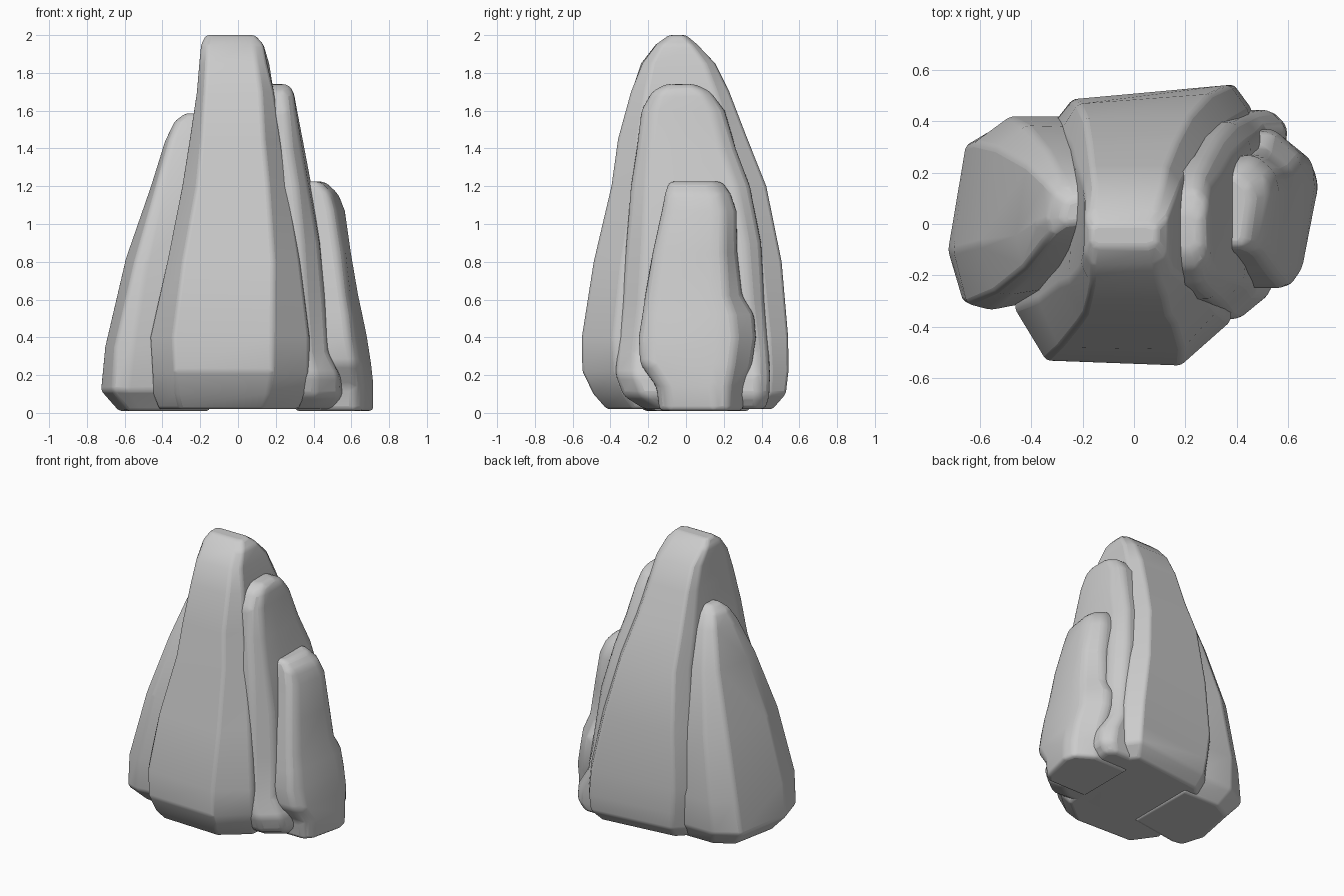
import bpy, bmesh, math, random

random.seed(4)


def rock_slab(name, base, top, levels, bevel=0.03, jitter=0.006):
    """Loft a slab: outlines in 0..1 are blended upward and fitted to
    each level's box (z, x0, x1, y0, y1)."""
    bm = bmesh.new()
    z_top = levels[-1][0]
    rings = []
    for z, x0, x1, y0, y1 in levels:
        t = z / z_top
        ring = []
        for (ua, va), (ub, vb) in zip(base, top):
            u, v = ua + (ub - ua) * t, va + (vb - va) * t
            j = jitter if 0.1 < z < z_top - 0.1 else 0
            ring.append(bm.verts.new((
                x0 + (x1 - x0) * u + random.uniform(-j, j),
                y0 + (y1 - y0) * v + random.uniform(-j, j), z)))
        rings.append(ring)
    n = len(base)
    for a, b in zip(rings, rings[1:]):
        for i in range(n):
            k = (i + 1) % n
            bm.faces.new((a[i], a[k], b[k], b[i]))
    bm.faces.new(rings[0][::-1])
    bm.faces.new(rings[-1])
    bmesh.ops.recalc_face_normals(bm, faces=bm.faces)
    mesh = bpy.data.meshes.new(name)
    bm.to_mesh(mesh)
    bm.free()
    ob = bpy.data.objects.new(name, mesh)
    bpy.context.collection.objects.link(ob)
    # worn edges
    mod = ob.modifiers.new("worn_edges", 'BEVEL')
    mod.width = bevel
    mod.segments = 3
    mod.limit_method = 'ANGLE'
    mod.angle_limit = math.radians(22)
    bpy.ops.object.select_all(action='DESELECT')
    ob.select_set(True)
    bpy.context.view_layer.objects.active = ob
    bpy.ops.object.shade_smooth_by_angle(angle=math.radians(35))
    return ob


# tall central slab
rock_slab(
    "central_rock",
    [(0, .2), (.14, .02), (.67, 0), (.89, .16), (1, .92), (.93, 1), (.28, .93), (.2, .86)],
    [(0, .2), (.1, 0), (.85, 0), (1, .15), (1, .85), (.85, 1), (.1, 1), (0, .85)],
    [(.02, -.42, .40, -.42, .46),
     (.10, -.45, .45, -.49, .53),
     (.22, -.46, .46, -.55, .545),
     (.40, -.46, .45, -.55, .545),
     (.80, -.38, .38, -.49, .505),
     (1.20, -.29, .29, -.40, .43),
     (1.45, -.25, .235, -.355, .33),
     (1.70, -.215, .19, -.29, .23),
     (1.85, -.20, .16, -.235, .155),
     (1.95, -.195, .135, -.16, .06),
     (2.0, -.17, .09, -.09, .0)])

# leaning slab on the left
left = [(.1, .02), (.25, 0), (1, .1), (1, 1), (.4, 1), (.13, .87), (0, .3)]
rock_slab(
    "left_rock", left, left,
    [(.01, -.63, -.15, -.22, .33),
     (.12, -.73, -.15, -.32, .40),
     (.35, -.70, -.15, -.33, .42),
     (.80, -.595, -.15, -.28, .38),
     (1.20, -.46, -.15, -.18, .29),
     (1.45, -.38, -.15, -.09, .20),
     (1.54, -.34, -.15, -.04, .15),
     (1.585, -.28, -.15, .0, .1)])

# thin middle slab on the right, flaring out at its foot
rock_slab(
    "right_inner_rock",
    [(0, 0), (.65, 0), (.88, .12), (.95, .4), (1, .93), (.9, 1), (0, 1)],
    [(0, 0), (.8, 0), (1, .15), (1, .4), (1, .85), (.8, 1), (0, 1)],
    [(.02, .05, .55, -.22, .42),
     (.09, .05, .60, -.33, .44),
     (.20, .05, .59, -.37, .44),
     (.32, .05, .52, -.37, .435),
     (.60, .05, .49, -.34, .42),
     (.90, .05, .45, -.32, .395),
     (1.20, .05, .39, -.29, .34),
     (1.40, .05, .35, -.265, .26),
     (1.60, .05, .31, -.24, .205),
     (1.70, .05, .295, -.18, .13),
     (1.74, .05, .265, -.11, .05)])

# low outer slab on the right
outer = [(0, 0), (.75, 0), (.87, .12), (1, .65), (.95, .83), (.65, 1), (0, 1)]
rock_slab(
    "right_outer_rock", outer, outer,
    [(.01, .30, .72, -.14, .30),
     (.14, .30, .72, -.16, .31),
     (.26, .30, .71, -.245, .35),
     (.40, .30, .685, -.25, .365),
     (.52, .30, .66, -.235, .355),
     (.62, .30, .64, -.22, .30),
     (.85, .30, .60, -.175, .275),
     (1.07, .30, .565, -.125, .265),
     (1.16, .30, .53, -.11, .235),
     (1.225, .30, .46, -.09, .19)])
